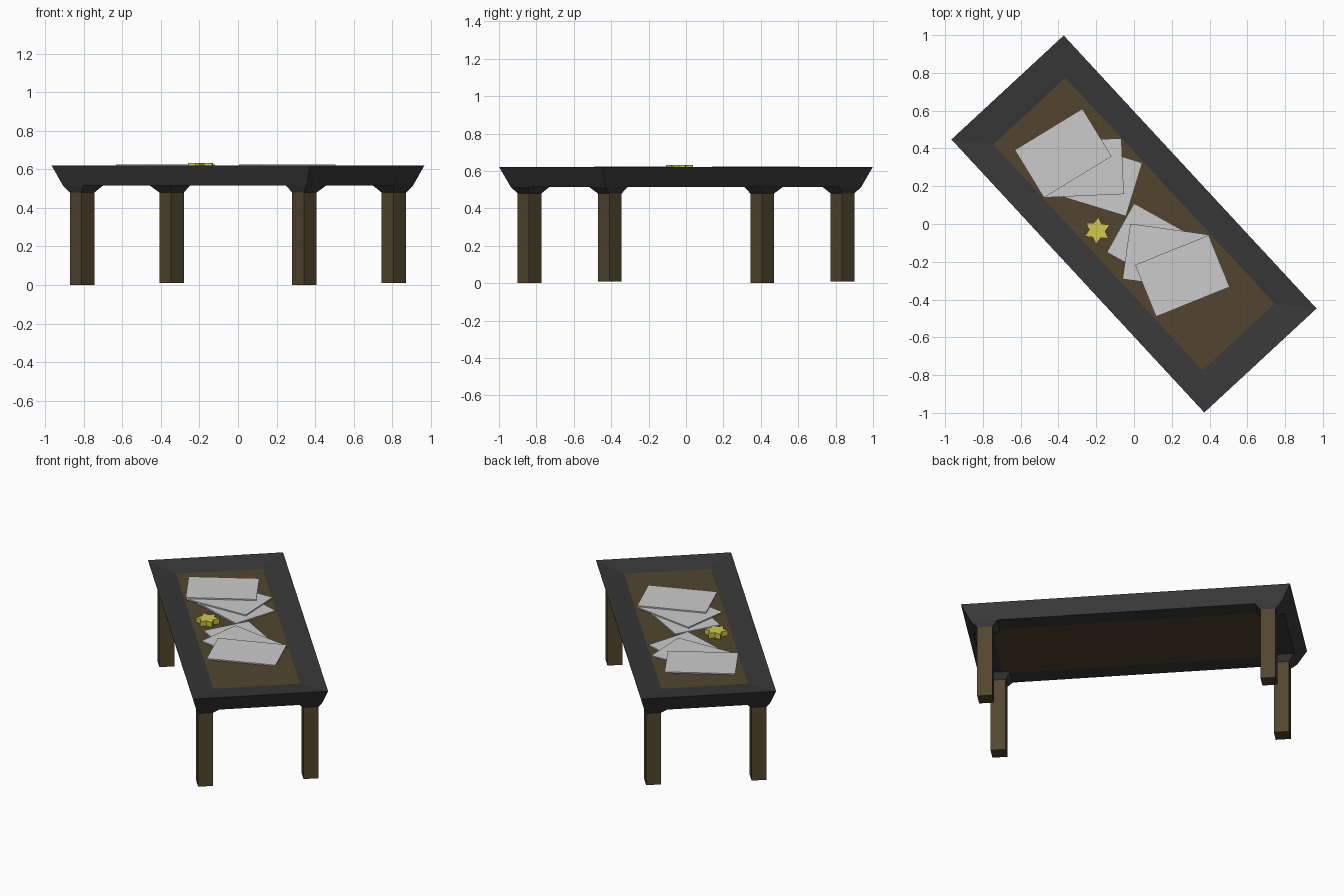
import bpy, bmesh, math
from mathutils import Matrix

if "Cube" in bpy.data.objects:
    bpy.data.objects.remove(bpy.data.objects["Cube"])

TURN = Matrix.Rotation(math.radians(-47.2), 4, 'Z')  # table stands diagonally


def material(name, rgb):
    m = bpy.data.materials.new(name)
    m.diffuse_color = (*rgb, 1)
    m.use_nodes = True
    m.node_tree.nodes["Principled BSDF"].inputs["Base Color"].default_value = m.diffuse_color
    return m


DARK = material("dark_paint", (0.04, 0.04, 0.04))
WOOD = material("wood", (0.085, 0.06, 0.027))
GOLD = material("yellow", (0.65, 0.58, 0.08))


def finish(name, bm, mat=None, matrix=TURN):
    bmesh.ops.recalc_face_normals(bm, faces=bm.faces)
    bm.transform(matrix)
    mesh = bpy.data.meshes.new(name)
    bm.to_mesh(mesh)
    bm.free()
    if mat:
        mesh.materials.append(mat)
    ob = bpy.data.objects.new(name, mesh)
    bpy.context.collection.objects.link(ob)
    return ob


def rect(x0, x1, y0, y1, z):
    return [(x0, y0, z), (x1, y0, z), (x1, y1, z), (x0, y1, z)]


def loft(rings, closed=False):
    """Bridge point rings; closed joins last to first, otherwise cap the ends."""
    bm = bmesh.new()
    rows = [[bm.verts.new(p) for p in r] for r in rings]
    n = len(rows[0])
    pairs = list(zip(rows, rows[1:])) + ([(rows[-1], rows[0])] if closed else [])
    for a, b in pairs:
        for i in range(n):
            j = (i + 1) % n
            bm.faces.new((a[i], a[j], b[j], b[i]))
    if not closed:
        bm.faces.new(rows[0])
        bm.faces.new(rows[-1])
    return bm


def centred(hx, hy, z):
    return rect(-hx, hx, -hy, hy, z)


# Sloping frame around the top, its rim dipping slightly towards the panel
finish("table_frame", loft([
    centred(0.985, 0.405, 0.62), centred(0.93, 0.375, 0.515),
    centred(0.815, 0.26, 0.515), centred(0.815, 0.26, 0.60)], True), DARK)

# Wooden inset panel
finish("top_panel", loft([centred(0.815, 0.26, 0.515), centred(0.815, 0.26, 0.60)]), WOOD)

# Legs with flared brackets
for sx, ex in ((-1, "left"), (1, "right")):
    for sy, ey in ((-1, "front"), (1, "back")):
        cx, cy, h = 0.848 * sx, 0.316 * sy, 0.045
        foot = 0.01 if sy > 0 else 0.0
        low = (cx - h, cx + h, cy - h, cy + h)
        finish(f"{ey}_{ex}_leg", loft([rect(*low, foot), rect(*low, 0.485)]), WOOD)
        xs = sorted((0.772 * sx, 0.93 * sx))
        ys = sorted((0.24 * sy, 0.375 * sy))
        finish(f"{ey}_{ex}_bracket",
               loft([rect(*low, 0.48), rect(*xs, *ys, 0.515)]), DARK)

# Loose sheets: x, y, angle, listed bottom to top in each pile
piles = [
    [(-0.20, 0.244, -17), (-0.27, 0.297, 2.5), (-0.375, 0.375, 31.4)],
    [(0.112, -0.122, -29), (0.168, -0.174, -8), (0.256, -0.275, 22)],
]
for p, pile in enumerate(piles):
    for k, (x, y, a) in enumerate(pile):
        z = 0.60 + 0.008 * k
        place = Matrix.Translation((x, y, 0)) @ Matrix.Rotation(math.radians(a), 4, 'Z')
        finish(f"paper_{p + 1}_{k + 1}", loft([
            centred(0.21, 0.148, z), centred(0.21, 0.148, z + 0.008)]), None, place)

# Small six-pointed star token
def star(z):
    return [(r * math.cos(math.radians(85 + 30 * i)),
             r * math.sin(math.radians(85 + 30 * i)), z)
            for i in range(12) for r in [0.072 if i % 2 == 0 else 0.043]]


finish("star_token", loft([star(0.60), star(0.633)]), GOLD,
       Matrix.Translation((-0.195, -0.035, 0)))
